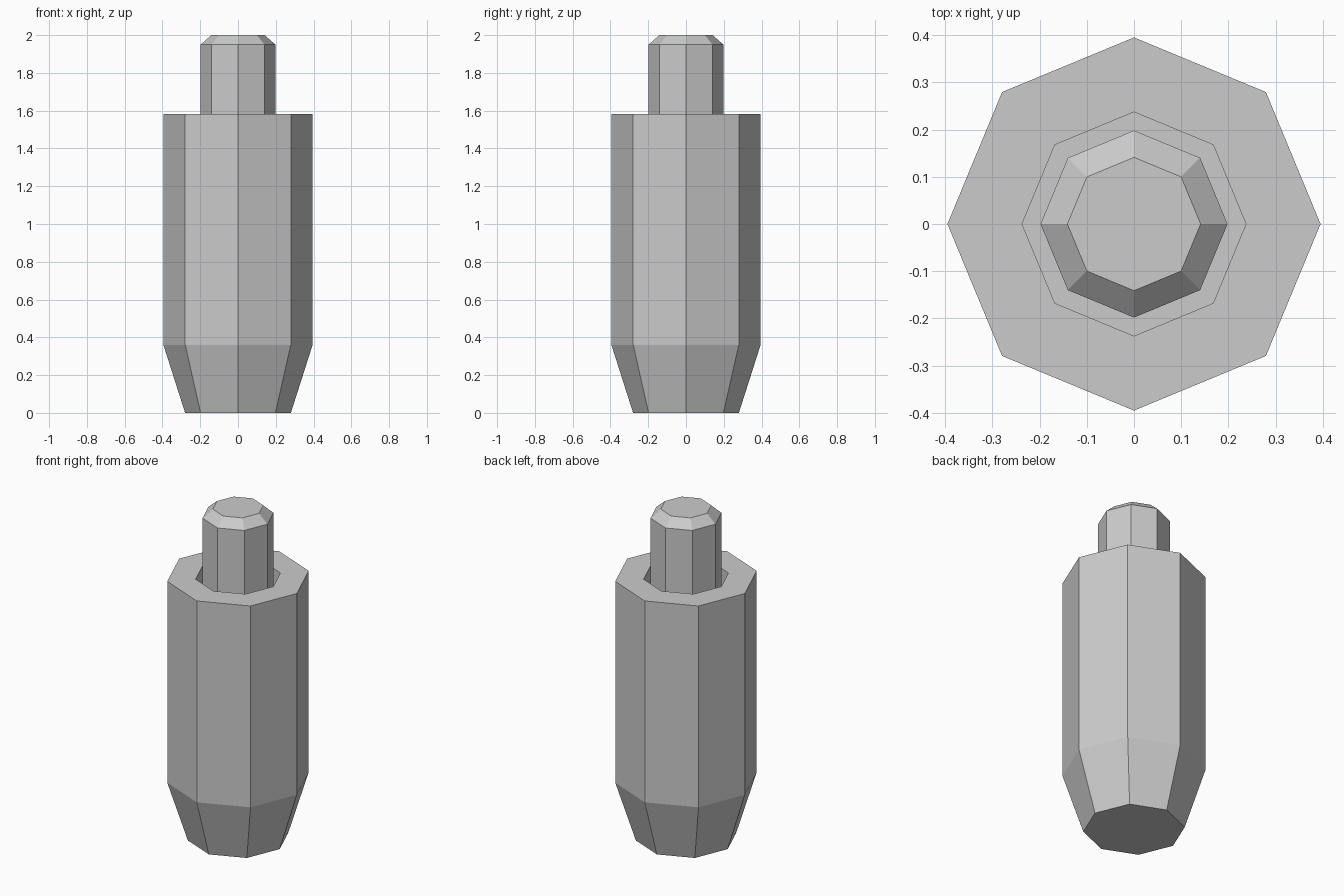
import bpy, bmesh
from math import cos, sin, tau

SIDES = 8

if "Cube" in bpy.data.objects:
    bpy.data.objects.remove(bpy.data.objects["Cube"], do_unlink=True)

grey = bpy.data.materials.new("plain_grey")
grey.use_nodes = True
colour = (0.6, 0.6, 0.6, 1)
grey.diffuse_color = colour
grey.node_tree.nodes["Principled BSDF"].inputs["Base Color"].default_value = colour


def turned_part(name, profile):
    """Turn a (radius, height) profile into a closed eight-sided solid."""
    bm = bmesh.new()
    rings = [[bm.verts.new((r * cos(tau * i / SIDES), r * sin(tau * i / SIDES), z))
              for i in range(SIDES)] for r, z in profile]
    for low, high in zip(rings, rings[1:]):
        for i in range(SIDES):
            j = (i + 1) % SIDES
            bm.faces.new((low[i], low[j], high[j], high[i]))
    bm.faces.new(rings[0][::-1])
    bm.faces.new(rings[-1])
    bmesh.ops.recalc_face_normals(bm, faces=bm.faces)
    mesh = bpy.data.meshes.new(name)
    bm.to_mesh(mesh)
    bm.free()
    mesh.materials.append(grey)
    obj = bpy.data.objects.new(name, mesh)
    bpy.context.collection.objects.link(obj)
    return obj


# Tapered body with a socket sunk into its top
SOCKET_FLOOR = 1.19
turned_part("body", [(0.28, 0), (0.395, 0.36), (0.395, 1.582),
                     (0.237, 1.582), (0.237, SOCKET_FLOOR)])

# Chamfered pin standing in the socket
turned_part("pin", [(0.198, SOCKET_FLOOR), (0.198, 1.95), (0.141, 2.0)])
